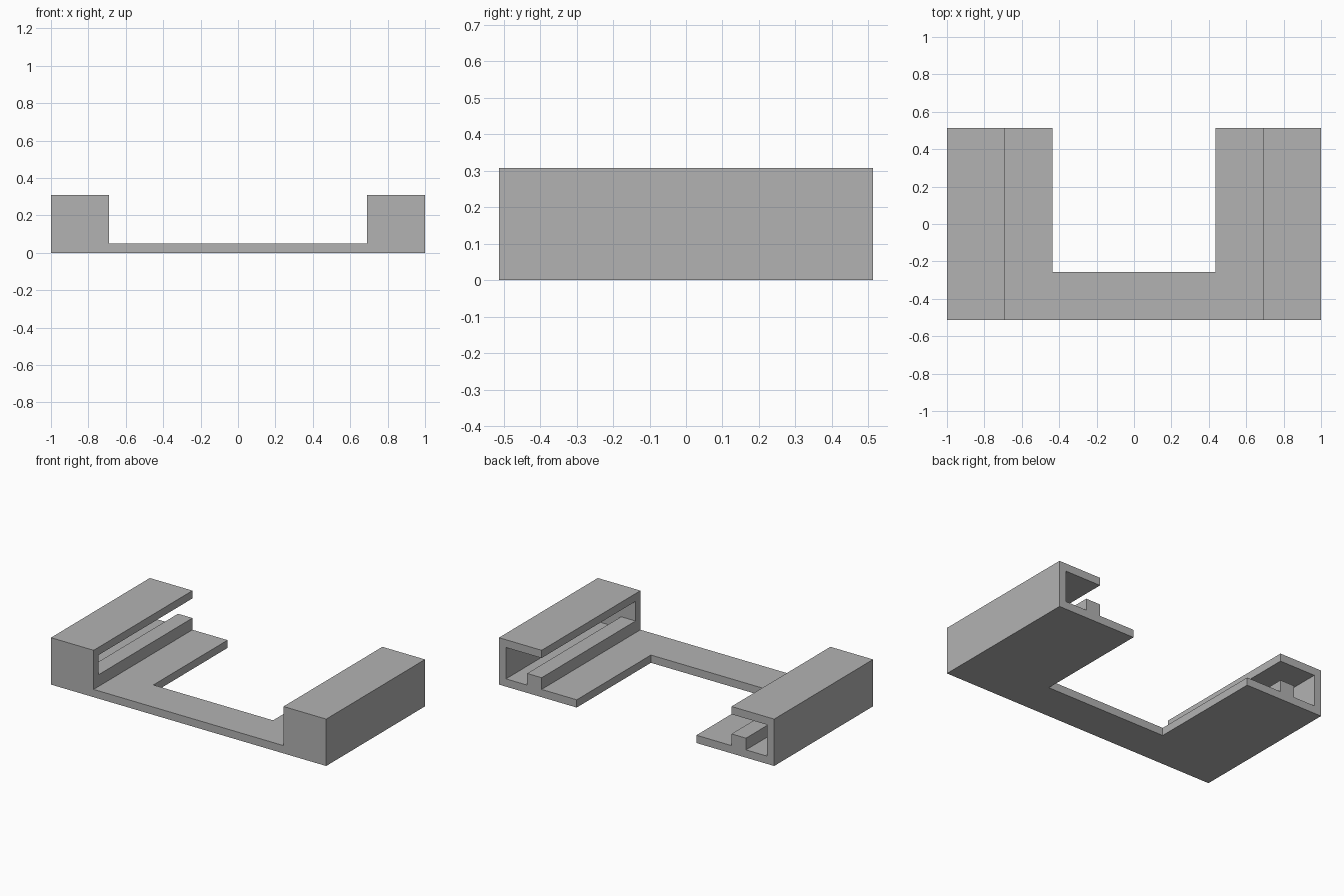
import bpy
import bmesh

cube = bpy.data.objects.get("Cube")
if cube:
    bpy.data.objects.remove(cube, do_unlink=True)

# Main dimensions
HALF_X, HALF_Y, HEIGHT = 1.0, 0.513, 0.308
WALL = 0.051          # thickness of plate, walls and roofs
RAIL_X = 0.69         # inner face of each rail
LIP_X, LIP_TOP = 0.795, 0.128
NOTCH_X, NOTCH_Y = 0.435, -0.257

grey = bpy.data.materials.new("light_grey")
grey.use_nodes = True
colour = (0.448, 0.448, 0.448, 1.0)
grey.diffuse_color = colour
grey.node_tree.nodes["Principled BSDF"].inputs["Base Color"].default_value = colour


def extrude_profile(name, profile, y0, y1):
    """Solid made by sweeping an x-z outline from y0 to y1."""
    bm = bmesh.new()
    face = bm.faces.new([bm.verts.new((x, y0, z)) for x, z in profile])
    swept = bmesh.ops.extrude_face_region(bm, geom=[face])["geom"]
    verts = [v for v in swept if isinstance(v, bmesh.types.BMVert)]
    bmesh.ops.translate(bm, verts=verts, vec=(0, y1 - y0, 0))
    bmesh.ops.recalc_face_normals(bm, faces=bm.faces)
    mesh = bpy.data.meshes.new(name)
    bm.to_mesh(mesh)
    bm.free()
    mesh.materials.append(grey)
    obj = bpy.data.objects.new(name, mesh)
    bpy.context.collection.objects.link(obj)
    return obj


def mirrored(points):
    return [(-x, z) for x, z in reversed(points)]


# Body: base plate with a raised block at each side
half = [(HALF_X, 0), (HALF_X, HEIGHT), (RAIL_X, HEIGHT), (RAIL_X, WALL)]
body = extrude_profile("rail_bracket", half + mirrored(half), -HALF_Y, HALF_Y)

# Rail channels: hollow with an inner lip, closed at the front, open at the back
channel = [(HALF_X - WALL, WALL), (HALF_X - WALL, HEIGHT - WALL),
           (RAIL_X - 0.1, HEIGHT - WALL), (RAIL_X - 0.1, LIP_TOP),
           (LIP_X, LIP_TOP), (LIP_X, WALL)]
front, back = -HALF_Y + WALL, HALF_Y + 0.1
cutters = [
    extrude_profile("left_channel_cutter", channel, front, back),
    extrude_profile("right_channel_cutter", mirrored(channel), front, back),
]

# Wide notch in the back of the plate
notch = [(NOTCH_X, -0.1), (NOTCH_X, 0.2)]
cutters.append(extrude_profile("notch_cutter", notch + mirrored(notch), NOTCH_Y, back))

for cutter in cutters:
    cutter.hide_render = True
    cut = body.modifiers.new(cutter.name, "BOOLEAN")
    cut.operation = "DIFFERENCE"
    cut.solver = "EXACT"
    cut.object = cutter

# Bake the cuts and remove the helpers
bpy.context.view_layer.update()
evaluated = body.evaluated_get(bpy.context.evaluated_depsgraph_get())
result = bpy.data.meshes.new_from_object(evaluated)
body.modifiers.clear()
body.data = result
body.data.materials.clear()
body.data.materials.append(grey)
for face in body.data.polygons:
    face.material_index = 0
    face.use_smooth = False
for cutter in cutters:
    bpy.data.objects.remove(cutter, do_unlink=True)
